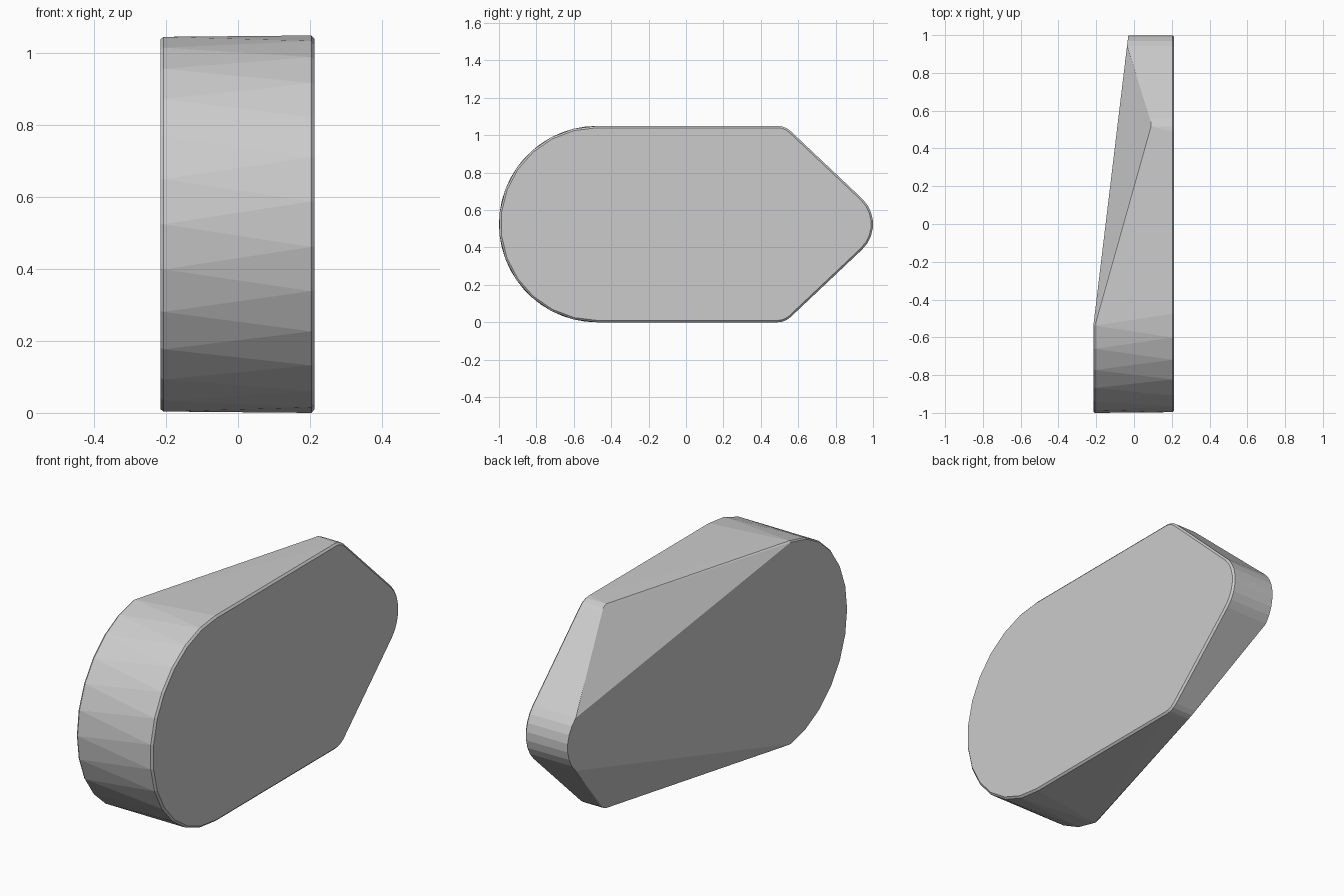
import bpy, bmesh
from math import sin, cos, radians

if "Cube" in bpy.data.objects:
    bpy.data.objects.remove(bpy.data.objects["Cube"])

MID = 0.525  # height of the symmetry axis


def arc(cy, cz, r, a0, a1, n):
    """Points (y, z) along an arc, angles in degrees."""
    return [(cy + r * cos(radians(a0 + (a1 - a0) * i / n)),
             cz + r * sin(radians(a0 + (a1 - a0) * i / n))) for i in range(n + 1)]


def mirrored(points):
    return points + [(y, 2 * MID - z) for y, z in points]


def outline(inset):
    """Round tail, two blunt shoulders, small rounded nose."""
    tail = arc(-0.475, MID, 0.525 - inset, 90, 270, 13)
    shoulder = mirrored(arc(0.49, 0.95, 0.1 - inset, 90, 46, 3))
    nose = arc(0.812, MID, 0.188 - inset, -46, 46, 7)
    return tail + shoulder + nose


def slant(y):
    """x of the sloping rear face."""
    return -0.215 + (y + 0.54) * 0.185 / 1.54


bm = bmesh.new()


def add(points, x):
    for y, z in points:
        bm.verts.new((x(y) if callable(x) else x, y, z))


# Flat side with a fine bevel
add(outline(0.01), 0.213)
add(outline(0.0), 0.204)

# Thick tail end, its facets staggered by half a step
step = 180 / 13
add(arc(-0.475, MID, 0.519, 180 - 7 * step, 180 + 7 * step, 14)[1:-1], -0.215)
add(arc(-0.475, MID, 0.525, 180 - 6 * step, 180 + 6 * step, 12), -0.207)

# Nose reaching back to the sloping face, shoulders cut lower
add(arc(0.812, MID, 0.188, -46, 46, 7), slant)
add(mirrored(arc(0.49, 0.95, 0.1, 75, 46, 2)), 0.09)

# Skin the sections into one faceted solid
result = bmesh.ops.convex_hull(bm, input=bm.verts)
loose = {g for g in result["geom_interior"] + result["geom_unused"]
         if isinstance(g, bmesh.types.BMVert)}
bmesh.ops.delete(bm, geom=list(loose), context='VERTS')
bmesh.ops.dissolve_limit(bm, angle_limit=radians(0.5), verts=bm.verts, edges=bm.edges)
bmesh.ops.recalc_face_normals(bm, faces=bm.faces)

mesh = bpy.data.meshes.new("wedge_block")
bm.to_mesh(mesh)
bm.free()
bpy.context.collection.objects.link(bpy.data.objects.new("wedge_block", mesh))
